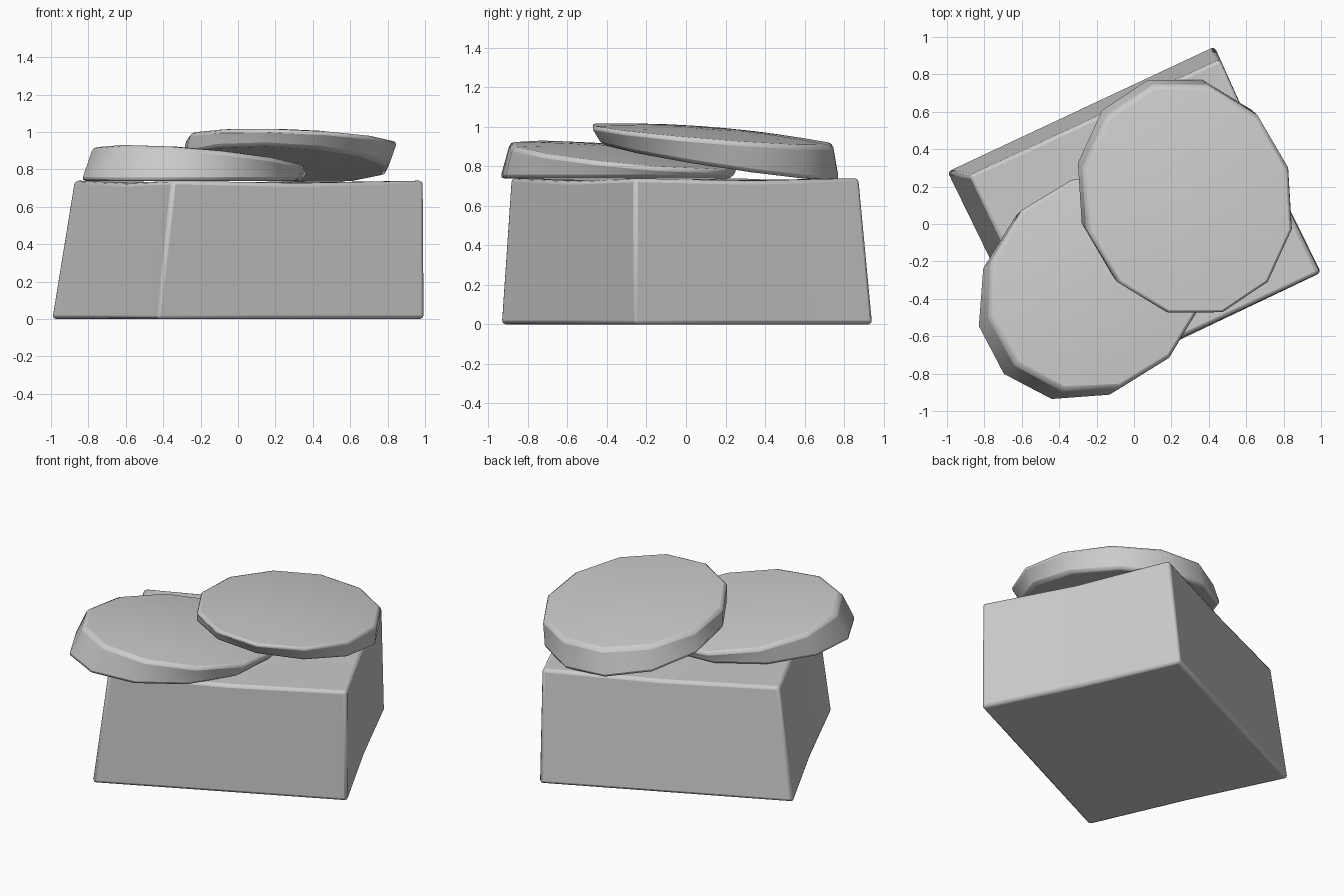
import bpy, bmesh
from math import sin, cos, tau, radians
from mathutils import Vector

if "Cube" in bpy.data.objects:
    bpy.data.objects.remove(bpy.data.objects["Cube"])


def finish(name, bm, bevel):
    bmesh.ops.recalc_face_normals(bm, faces=bm.faces)
    me = bpy.data.meshes.new(name)
    bm.to_mesh(me)
    bm.free()
    ob = bpy.data.objects.new(name, me)
    bpy.context.collection.objects.link(ob)
    bpy.context.view_layer.objects.active = ob
    ob.select_set(True)
    mod = ob.modifiers.new("edge_bevel", "BEVEL")
    mod.width, mod.segments = bevel, 2
    mod.limit_method, mod.angle_limit = "ANGLE", radians(35)
    bpy.ops.object.shade_smooth_by_angle(angle=radians(40))
    ob.select_set(False)
    return ob


# tapered block: corners plus mid-edge points pulled slightly inward
def block_ring(bm, corners, z, dip):
    ring = []
    for i, c in enumerate(corners):
        a, b = Vector(c), Vector(corners[(i + 1) % 4])
        m = (a + b) / 2 * (0.985 if i % 2 else 1.0)
        ring.append(bm.verts.new((a.x, a.y, z)))
        ring.append(bm.verts.new((m.x, m.y, z - dip)))
    return ring


def bridge(bm, r0, r1):
    n = len(r0)
    for i in range(n):
        j = (i + 1) % n
        bm.faces.new((r0[i], r0[j], r1[j], r1[i]))


def fan(bm, ring, co):
    c = bm.verts.new(co)
    for i in range(len(ring)):
        bm.faces.new((ring[i], ring[(i + 1) % len(ring)], c))


bm = bmesh.new()
low = block_ring(bm, [(-0.43, -0.94), (1.0, -0.26), (0.43, 0.95), (-1.0, 0.28)], 0, 0)
top = block_ring(bm, [(-0.35, -0.89), (0.995, -0.26), (0.46, 0.88), (-0.88, 0.26)], 0.74, 0.013)
bridge(bm, low, top)
bm.faces.new(low)
fan(bm, top, (0.05, 0, 0.725))
finish("block", bm, 0.02)


# domed twelve-sided pads; each rim = centre, radii and slope of its plane
def pad(name, turn, base, crown, dome):
    bm = bmesh.new()

    def ring(rim, k, lift):
        (cx, cy, cz), (ra, rb), (sx, sy) = rim
        out = []
        for i in range(12):
            t = tau * i / 12
            u, v = ra * k * cos(t), rb * k * sin(t)
            x = u * cos(turn) - v * sin(turn)
            y = u * sin(turn) + v * cos(turn)
            out.append(bm.verts.new((cx + x, cy + y, cz + sx * x + sy * y + lift)))
        return out

    rings = [ring(base, 1, 0)]
    for k in (1, 0.75, 0.5, 0.25):
        rings.append(ring(crown, k, dome * (1 - k * k)))
    for a, b in zip(rings, rings[1:]):
        bridge(bm, a, b)
    fan(bm, rings[0], base[0])
    c = crown[0]
    fan(bm, rings[-1], (c[0], c[1], c[2] + dome))
    finish(name, bm, 0.022)


pad("lower_pad", radians(225),
    ((-0.25, -0.355, 0.738), (0.64, 0.55), (0, 0)),
    ((-0.2, -0.315, 0.857), (0.615, 0.56), (-0.08, -0.09)), 0.035)
pad("upper_pad", radians(-73),
    ((0.25, 0.175, 0.825), (0.625, 0.56), (-0.06, -0.155)),
    ((0.29, 0.13, 0.96), (0.64, 0.565), (-0.045, -0.083)), 0.035)
